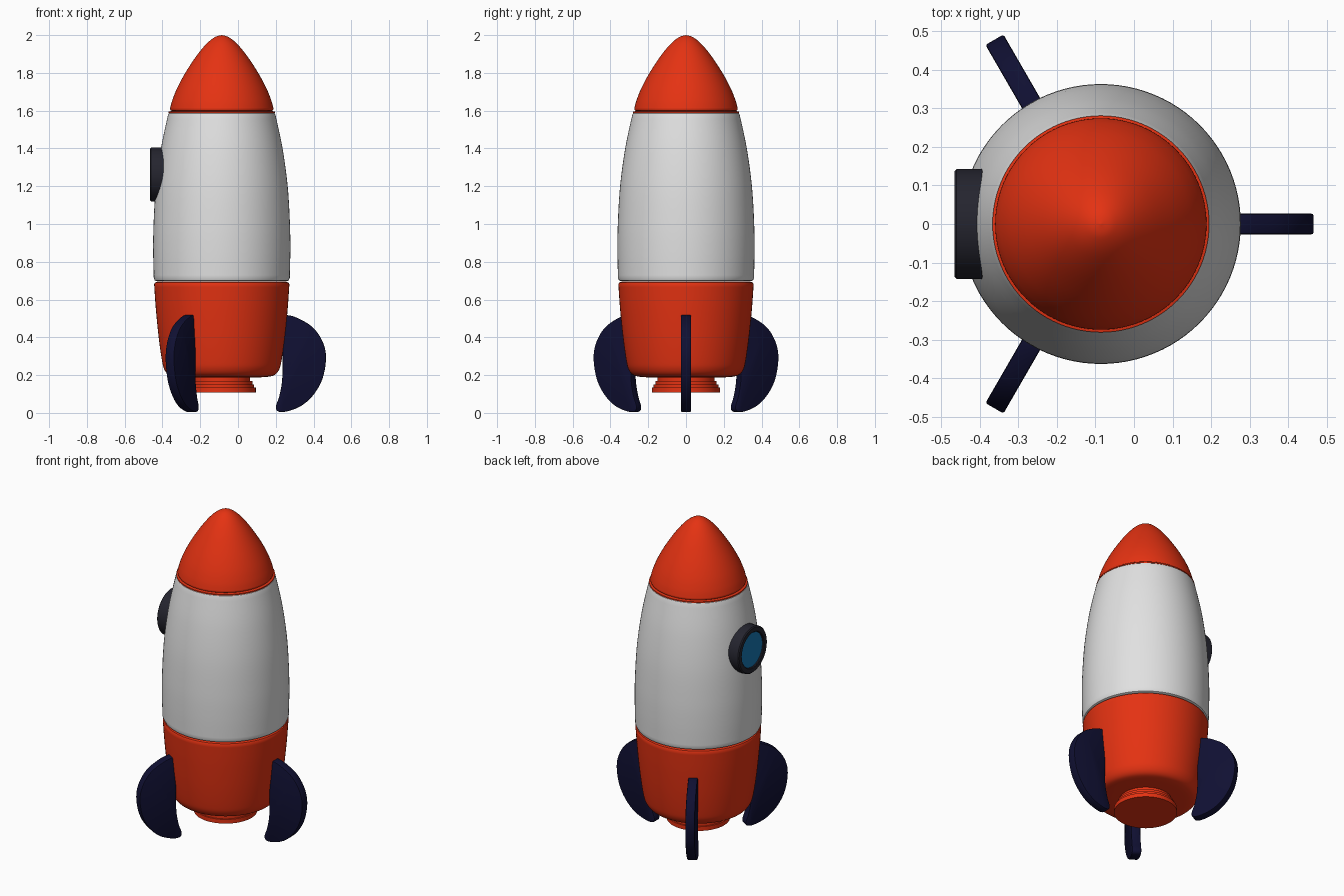
import bpy, bmesh, math
from mathutils import Vector

if "Cube" in bpy.data.objects:
    bpy.data.objects.remove(bpy.data.objects["Cube"])

CX = -0.086          # rocket axis
SEG = 96


def material(name, rgb):
    m = bpy.data.materials.new(name)
    m.diffuse_color = (*rgb, 1)
    m.use_nodes = True
    m.node_tree.nodes["Principled BSDF"].inputs["Base Color"].default_value = m.diffuse_color
    return m


RED = material("red orange", (0.78, 0.032, 0.006))
WHITE = material("white", (0.75, 0.75, 0.75))
NAVY = material("navy", (0.005, 0.005, 0.032))
DARK = material("dark grey", (0.018, 0.018, 0.028))
BLUE = material("window blue", (0.008, 0.18, 0.45))


def spline(pts, n=6, closed=False):
    """Smooth curve through 2D points (Catmull-Rom)."""
    p = [Vector(q) for q in pts]
    k = len(p)
    get = (lambda i: p[i % k]) if closed else (lambda i: p[max(0, min(k - 1, i))])
    out = []
    for i in range(k if closed else k - 1):
        a, b, c, d = get(i - 1), get(i), get(i + 1), get(i + 2)
        for j in range(n):
            t = j / n
            out.append(0.5 * (2 * b + (c - a) * t + (2 * a - 5 * b + 4 * c - d) * t**2
                              + (3 * b - a - 3 * c + d) * t**3))
    if not closed:
        out.append(p[-1])
    return [tuple(v) for v in out]


def finish(name, bm, mat, angle=35):
    bmesh.ops.recalc_face_normals(bm, faces=bm.faces)
    me = bpy.data.meshes.new(name)
    bm.to_mesh(me)
    bm.free()
    me.materials.append(mat)
    ob = bpy.data.objects.new(name, me)
    bpy.context.collection.objects.link(ob)
    bpy.ops.object.select_all(action='DESELECT')
    ob.select_set(True)
    bpy.context.view_layer.objects.active = ob
    bpy.ops.object.shade_smooth_by_angle(angle=math.radians(angle))
    return ob


def lathe(name, profile, mat):
    """Revolve (radius, height) points around z."""
    bm = bmesh.new()
    vs = [bm.verts.new((r, 0, z)) for r, z in profile]
    es = [bm.edges.new(e) for e in zip(vs, vs[1:])]
    bmesh.ops.spin(bm, geom=vs + es, cent=(0, 0, 0), axis=(0, 0, 1),
                   angle=math.tau, steps=SEG, use_merge=True)
    bmesh.ops.remove_doubles(bm, verts=bm.verts, dist=1e-5)
    ob = finish(name, bm, mat)
    ob.location.x = CX
    return ob


# Nose cone with a thin lip at the seam
lathe("nose_cone", [(0, 1.588), (0.281, 1.588), (0.281, 1.595), (0.264, 1.598), (0.271, 1.602)]
      + spline([(0.274, 1.61), (0.262, 1.655), (0.236, 1.72), (0.193, 1.80), (0.134, 1.89),
                (0.08, 1.955), (0.035, 1.99), (0, 2.0)]), RED)

# White hull
lathe("hull", [(0, 0.697), (0.345, 0.697), (0.355, 0.702)]
      + spline([(0.36, 0.715), (0.363, 0.85), (0.361, 1.0), (0.349, 1.2), (0.322, 1.4),
                (0.285, 1.575)]) + [(0.281, 1.586), (0.272, 1.592), (0, 1.592)], WHITE)

# Red lower section with a rounded bottom
lathe("lower_hull", [(0, 0.695), (0.34, 0.695), (0.353, 0.69)]
      + spline([(0.358, 0.68), (0.349, 0.55), (0.334, 0.40), (0.317, 0.28), (0.305, 0.232),
                (0.283, 0.203), (0.25, 0.192), (0.2, 0.188)]) + [(0, 0.187)], RED)

# Stepped engine nozzle
lathe("nozzle", [(0, 0.2), (0.15, 0.2), (0.15, 0.168), (0.162, 0.168), (0.162, 0.15),
                 (0.171, 0.15), (0.171, 0.134), (0.18, 0.134), (0.18, 0.108), (0, 0.108)], RED)

# Three fins
FIN = spline([(0.325, 0.50), (0.35, 0.517), (0.41, 0.498), (0.485, 0.45), (0.535, 0.375),
              (0.552, 0.29), (0.533, 0.18), (0.485, 0.095), (0.42, 0.037), (0.345, 0.008),
              (0.298, 0.008), (0.287, 0.035), (0.305, 0.09), (0.32, 0.18), (0.322, 0.33)],
             5, closed=True)
for i in range(3):
    bm = bmesh.new()
    f = bm.faces.new([bm.verts.new((r, -0.027, z)) for r, z in FIN])
    ext = bmesh.ops.extrude_face_region(bm, geom=[f])
    bmesh.ops.translate(bm, vec=(0, 0.054, 0),
                        verts=[v for v in ext["geom"] if isinstance(v, bmesh.types.BMVert)])
    rim = [e for e in bm.edges if abs(e.verts[0].co.y - e.verts[1].co.y) < 1e-5]
    bmesh.ops.bevel(bm, geom=rim, offset=0.006, segments=2, profile=0.5, affect='EDGES')
    fin = finish(f"fin_{i + 1}", bm, NAVY)
    fin.location.x = CX
    fin.rotation_euler.z = i * math.tau / 3

# Porthole facing -x: rim and glass
rim = lathe("window_rim", [(0, 0), (0.143, 0), (0.143, 0.09), (0.137, 0.096), (0.112, 0.096),
                           (0.108, 0.092), (0.108, 0.08), (0, 0.08)], DARK)
glass = lathe("window_glass", [(0.108, 0.081), (0.107, 0.086), (0, 0.086)], BLUE)
for ob in (rim, glass):
    ob.rotation_euler.y = -math.pi / 2
    ob.location = (-0.37, 0, 1.262)
